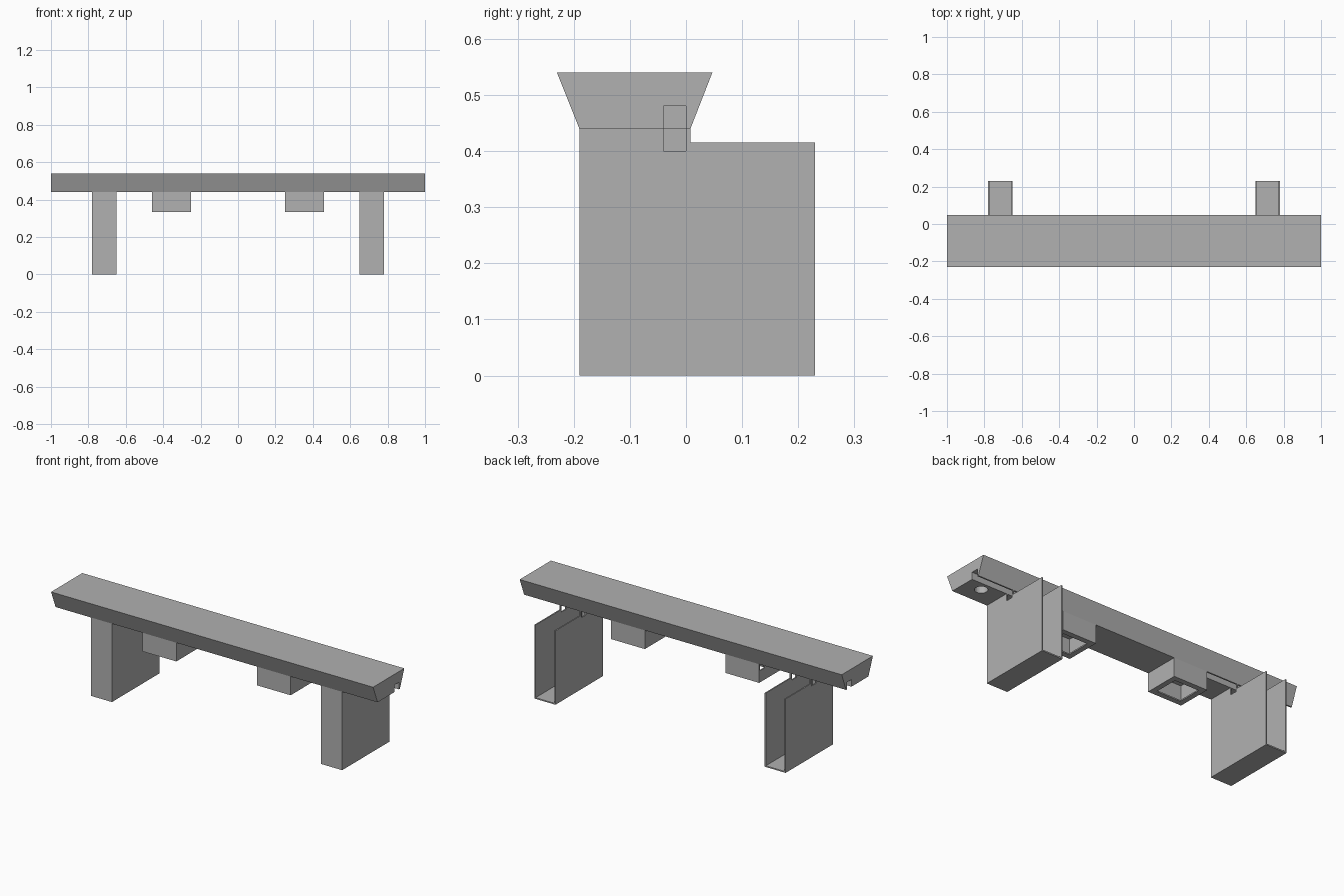
import bpy, bmesh

old = bpy.data.objects.get("Cube")
if old:
    bpy.data.objects.remove(old, do_unlink=True)

grey = bpy.data.materials.new("plain grey")
grey.use_nodes = True
grey.diffuse_color = (0.44, 0.44, 0.44, 1)
grey.node_tree.nodes["Principled BSDF"].inputs["Base Color"].default_value = (0.44, 0.44, 0.44, 1)


def make_object(name, bm):
    bmesh.ops.recalc_face_normals(bm, faces=bm.faces)
    mesh = bpy.data.meshes.new(name)
    bm.to_mesh(mesh)
    bm.free()
    mesh.materials.append(grey)
    obj = bpy.data.objects.new(name, mesh)
    bpy.context.collection.objects.link(obj)
    return obj


def extrude_profile(name, profile, x0, x1):
    """Sweep a (y, z) outline along x."""
    bm = bmesh.new()
    face = bm.faces.new([bm.verts.new((x0, y, z)) for y, z in profile])
    result = bmesh.ops.extrude_face_region(bm, geom=[face])
    moved = [g for g in result["geom"] if isinstance(g, bmesh.types.BMVert)]
    bmesh.ops.translate(bm, verts=moved, vec=(x1 - x0, 0, 0))
    return make_object(name, bm)


def box(name, x, y, z):
    (y0, y1), (z0, z1) = y, z
    return extrude_profile(name, [(y0, z0), (y1, z0), (y1, z1), (y0, z1)], min(x), max(x))


def cut(target, cutter):
    mod = target.modifiers.new("cut", 'BOOLEAN')
    mod.operation = 'DIFFERENCE'
    mod.solver = 'EXACT'
    mod.object = cutter
    bpy.context.view_layer.objects.active = target
    bpy.ops.object.modifier_apply(modifier=mod.name)
    bpy.data.objects.remove(cutter, do_unlink=True)


FRONT, BACK = -0.19, 0.008      # narrow underside of the beam
UNDER, TOP = 0.44, 0.54
WALL = 0.007


def groove(side):
    return box("groove_cutter", (side * 0.445, side * 1.1), (-0.04, 0.0), (0.40, 0.48))


# Beam with flared front and back
beam = extrude_profile("beam", [(FRONT, UNDER), (BACK, UNDER), (0.047, TOP), (-0.23, TOP)], -1, 1)

for side, label in ((1, "left"), (-1, "right")):
    # Cable groove and round socket in the underside of the beam
    cut(beam, groove(side))
    bm = bmesh.new()
    bmesh.ops.create_cone(bm, cap_ends=True, segments=24, radius1=0.033, radius2=0.033, depth=0.12)
    bmesh.ops.translate(bm, verts=bm.verts, vec=(side * 0.9, -0.09, UNDER))
    cut(beam, make_object("socket_cutter", bm))

    # Leg: thin-walled channel, open at the back and top
    inner, outer = 0.65, 0.78
    leg = extrude_profile(label + "_leg", [(FRONT, 0), (0.23, 0), (0.23, 0.415),
                          (BACK, 0.415), (BACK, UNDER), (FRONT, UNDER)],
                          side * inner, side * outer)
    cut(leg, box("leg_cutter", (side * (inner + WALL), side * (outer - WALL)),
                 (FRONT + WALL, 0.3), (WALL, 0.5)))
    cut(leg, groove(side))

    # Hollow box under the beam with a framed opening below
    inner, outer, low = 0.25, 0.46, 0.335
    housing = box(label + "_housing", (side * inner, side * outer), (FRONT, BACK), (low, UNDER))
    for rim, z0 in ((WALL, low + WALL), (0.03, low - 0.05)):
        cut(housing, box("housing_cutter", (side * (inner + rim), side * (outer - rim)),
                         (FRONT + rim, BACK - rim), (z0, 0.5)))
    cut(housing, groove(side))
